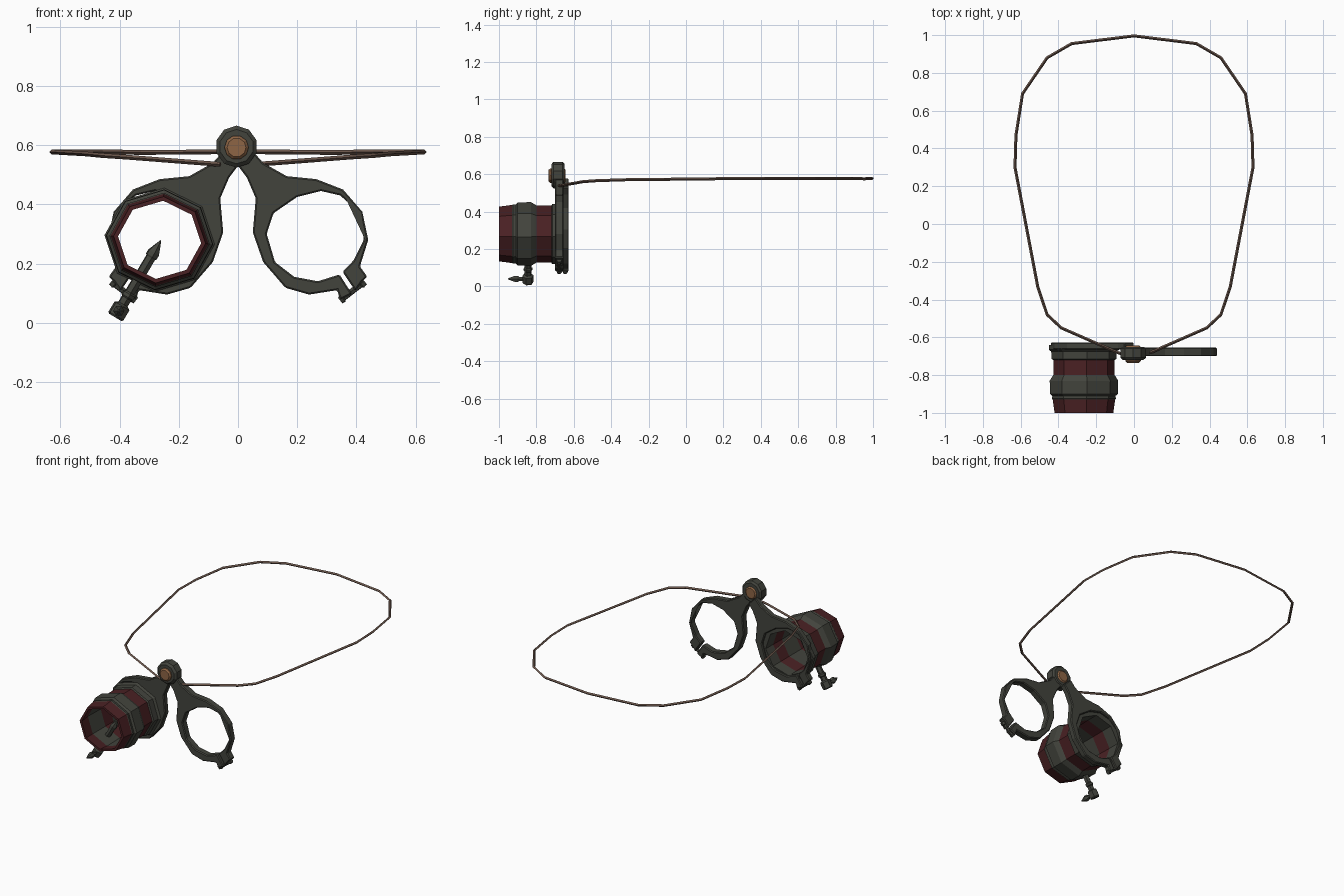
import bpy, bmesh, math
from mathutils import Vector

cube = bpy.data.objects.get("Cube")
if cube:
    bpy.data.objects.remove(cube, do_unlink=True)


def material(name, rgb):
    m = bpy.data.materials.new(name)
    m.use_nodes = True
    m.diffuse_color = (*rgb, 1)
    bsdf = m.node_tree.nodes["Principled BSDF"]
    bsdf.inputs["Base Color"].default_value = (*rgb, 1)
    bsdf.inputs["Roughness"].default_value = 0.8
    return m


IRON = material("dark_iron", (0.055, 0.057, 0.046))
RED = material("dark_red", (0.068, 0.015, 0.017))
COPPER = material("copper", (0.27, 0.13, 0.06))
LEATHER = material("leather", (0.15, 0.095, 0.072))


def finish(name, bm, mats):
    bmesh.ops.recalc_face_normals(bm, faces=bm.faces[:])
    mesh = bpy.data.meshes.new(name)
    bm.to_mesh(mesh)
    bm.free()
    for m in mats:
        mesh.materials.append(m)
    obj = bpy.data.objects.new(name, mesh)
    bpy.context.collection.objects.link(obj)
    return obj


def lathe(name, start, axis, profile, sides, mats, bands=None, phase=0.0,
          squash=1.0, closed=False):
    """Spin (radius, distance) points about an axis; bands give a material per step."""
    bm = bmesh.new()
    start, a = Vector(start), Vector(axis).normalized()
    u = a.orthogonal().normalized() if abs(a.y) < 0.9 else Vector((1, 0, 0))
    w = a.cross(u)
    rings = []
    for r, d in profile:
        ring = []
        for i in range(sides):
            t = phase + math.tau * i / sides
            p = a * d + (u * math.cos(t) + w * math.sin(t)) * r
            p.z *= squash
            ring.append(bm.verts.new(start + p))
        rings.append(ring)
    pairs = list(zip(rings, rings[1:]))
    if closed:
        pairs.append((rings[-1], rings[0]))
    else:
        bm.faces.new(rings[0])
        bm.faces.new(rings[-1])
    for k, (lo, hi) in enumerate(pairs):
        for i in range(sides):
            j = (i + 1) % sides
            f = bm.faces.new((lo[i], lo[j], hi[j], hi[i]))
            f.material_index = bands[k] if bands else 0
    return finish(name, bm, mats)


# Frame arms: split rings with clamp lugs and a neck up to the pivot
OUTER = [(.385, .097), (.365, .087), (.345, .078), (.335, .11), (.24, .095),
         (.16, .118), (.085, .205), (.05, .305), (.06, .42), (.03, .49),
         (0, .53), (.05, .58), (.085, .54), (.165, .495), (.265, .485),
         (.355, .45), (.42, .375), (.44, .28), (.412, .19), (.437, .155),
         (.42, .14), (.397, .107)]
INNER = [(.353, .172), (.39, .21), (.425, .28), (.413, .37), (.345, .43),
         (.28, .445), (.2, .425), (.12, .37), (.097, .3), (.125, .205),
         (.19, .155), (.27, .14), (.343, .163)]


def arm(name, side, y_front, y_back):
    bm = bmesh.new()
    face = bm.faces.new([bm.verts.new((side * x, y_front, z)) for x, z in OUTER + INNER])
    ext = bmesh.ops.extrude_face_region(bm, geom=[face])
    moved = [g for g in ext["geom"] if isinstance(g, bmesh.types.BMVert)]
    bmesh.ops.translate(bm, verts=moved, vec=(0, y_back - y_front, 0))
    obj = finish(name, bm, [IRON])
    bev = obj.modifiers.new("soft_edge", 'BEVEL')
    bev.width = 0.005
    bev.segments = 1
    # Clamp screw through both lugs
    lathe(name + "_clamp_screw", (side * .345, (y_front + y_back) / 2, .075),
          (side * .79, 0, .61),
          [(.013, 0), (.016, .012), (.011, .016), (.011, .085), (.016, .09), (.013, .105)],
          6, [IRON])


arm("left_arm", 1, -.70, -.655)
arm("right_arm", -1, -.665, -.627)

# Pivot disc with a copper rivet showing on both faces
PIVOT = (-.005, -.72, .595)
lathe("pivot_disc", PIVOT, (0, 1, 0),
      [(.058, 0), (.071, .012), (.071, .06), (.06, .07)], 10, [IRON], phase=math.pi / 10)
lathe("pivot_rivet", (PIVOT[0], -.735, PIVOT[2] - .003), (0, 1, 0),
      [(.032, 0), (.041, .009), (.041, .084), (.032, .092)], 10, [COPPER])

# Lens barrel: an open eight-sided tube with alternating bands
WALL = [(.156, 0), (.166, .07), (.17, .075), (.168, .09), (.18, .1), (.182, .17),
        (.17, .19), (.163, .2), (.163, .28), (.172, .285), (.174, .325), (.187, .335),
        (.187, .36)]
WALL_BANDS = [1, 0, 0, 0, 0, 0, 0, 1, 0, 0, 0, 0]
LINING = [(.15, .36), (.15, .285), (.147, .2), (.15, .075), (.141, 0)]
LINING_BANDS = [0, 0, 1, 0, 1]
lathe("lens_barrel", (-.265, -1, .28), (0, 1, 0), WALL + LINING, 8, [IRON, RED],
      WALL_BANDS + LINING_BANDS + [1], phase=math.radians(5), squash=.94, closed=True)

# Adjusting rod through the barrel wall, with a pointed thumb lever
ROD = (.51, 0, .86)
lathe("adjusting_rod", (-.415, -.845, .018), ROD,
      [(.026, 0), (.031, .006), (.031, .045), (.019, .052), (.019, .075), (.024, .08),
       (.024, .092), (.018, .098), (.018, .235), (.022, .24), (.022, .255), (.002, .302)],
      6, [IRON])
lathe("thumb_lever", (-.403, -.82, .04), (0, -1, 0),
      [(.012, 0), (.012, .07), (.019, .08), (.019, .095), (.003, .132)], 6, [IRON])

# Head strap: one mirrored path swept with a small square section
HALF = [(.06, -.69, .535), (.1, -.675, .538), (.385, -.55, .56), (.46, -.48, .565),
        (.51, -.33, .57), (.63, .3, .577), (.625, .47, .578), (.59, .69, .578),
        (.46, .88, .578), (.33, .955, .575)]
path = HALF + [(0, .996, .578)] + [(-x, y, z) for x, y, z in reversed(HALF)]
curve = bpy.data.curves.new("head_strap", 'CURVE')
curve.dimensions = '3D'
curve.bevel_depth = 0.008
curve.bevel_resolution = 0
curve.use_fill_caps = True
spline = curve.splines.new('POLY')
spline.points.add(len(path) - 1)
for point, co in zip(spline.points, path):
    point.co = (*co, 1)
curve.materials.append(LEATHER)
strap = bpy.data.objects.new("head_strap", curve)
bpy.context.collection.objects.link(strap)
bpy.ops.object.select_all(action='DESELECT')
strap.select_set(True)
bpy.context.view_layer.objects.active = strap
bpy.ops.object.convert(target='MESH')
for poly in strap.data.polygons:
    poly.use_smooth = False
